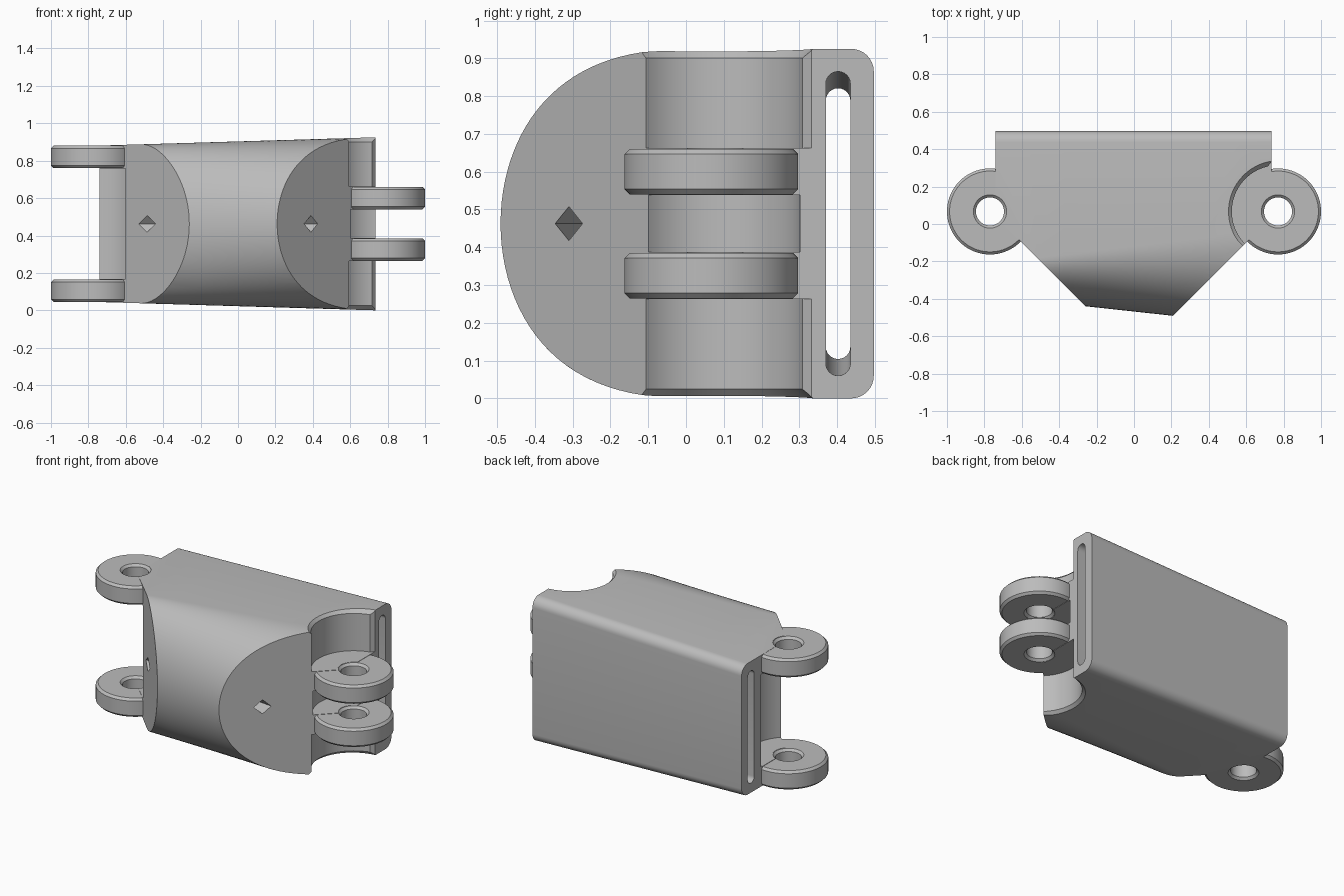
import bpy, bmesh
from math import sin, cos, pi, radians

if "Cube" in bpy.data.objects:
    bpy.data.objects.remove(bpy.data.objects["Cube"])

MID = 0.4625                    # height of the horizontal symmetry plane
PIN_X, PIN_Y = 0.77, 0.067      # hinge axis, mirrored for the other end

grey = bpy.data.materials.new("plain_grey")
grey.use_nodes = True
grey.diffuse_color = (0.5, 0.5, 0.5, 1)
grey.node_tree.nodes["Principled BSDF"].inputs["Base Color"].default_value = (0.5, 0.5, 0.5, 1)


def loft(name, rings, closed=False):
    """Skin a list of point rings; cap the ends unless the loop is closed."""
    bm = bmesh.new()
    loops = [[bm.verts.new(p) for p in ring] for ring in rings]
    pairs = list(zip(loops, loops[1:]))
    if closed:
        pairs.append((loops[-1], loops[0]))
    else:
        bm.faces.new(loops[0])
        bm.faces.new(loops[-1])
    for a, b in pairs:
        n = len(a)
        for i in range(n):
            j = (i + 1) % n
            bm.faces.new((a[i], a[j], b[j], b[i]))
    bmesh.ops.recalc_face_normals(bm, faces=bm.faces)
    mesh = bpy.data.meshes.new(name)
    bm.to_mesh(mesh)
    bm.free()
    mesh.materials.append(grey)
    obj = bpy.data.objects.new(name, mesh)
    bpy.context.collection.objects.link(obj)
    return obj


def activate(obj):
    bpy.ops.object.select_all(action='DESELECT')
    obj.select_set(True)
    bpy.context.view_layer.objects.active = obj


def cut(target, cutter):
    cutter.hide_render = True
    mod = target.modifiers.new("cut", 'BOOLEAN')
    mod.operation = 'DIFFERENCE'
    mod.solver = 'EXACT'
    mod.object = cutter
    activate(target)
    bpy.ops.object.modifier_apply(modifier=mod.name)
    bpy.data.objects.remove(cutter)


def circle(x, y, z, r, n=72):
    return [(x + r * cos(2 * pi * i / n), y + r * sin(2 * pi * i / n), z) for i in range(n)]


def column(x, r_z):
    """Solid of revolution about the hinge axis, from (radius, z offset) pairs."""
    return loft("cutter", [circle(x, PIN_Y, MID + z, r) for r, z in r_z])


def prism(points, z0, z1):
    return loft("cutter", [[(x, y, z) for x, y in points] for z in (z0, z1)])


def arc(cy, cz, ry, rz, start, end, steps):
    angles = [radians(start + (end - start) * i / steps) for i in range(steps + 1)]
    return [(cy + ry * cos(t), cz + rz * sin(t)) for t in angles]


def half_height(x):
    return 0.4405 + 0.03 * x


def body_section(x):
    # Elliptic nose, flat top and bottom, small rounded back corners
    h, c, r = half_height(x), -0.12 + 0.12 * x, 0.06
    nose = c + 0.468 + 0.109 * x
    pts = (arc(c, 0, nose, h, 90, 270, 48)
           + arc(0.497 - r, r - h, r, r, 270, 360, 8)
           + arc(0.497 - r, h - r, r, r, 0, 90, 8))
    return [(x, y, MID + z) for y, z in pts]


def slot_section(x):
    r, h = 0.0325, half_height(x) - 0.06
    pts = (arc(0.4025, h - r, r, r, 0, 180, 12)
           + arc(0.4025, r - h, r, r, 180, 360, 12))
    return [(x, y, MID + z) for y, z in pts]


def diamond_section(x):
    y = -0.31 - 0.109 * (x - 0.39)
    return [(x, y + 0.04, MID), (x, y, MID + 0.045), (x, y - 0.04, MID), (x, y, MID - 0.045)]


# Tapered body
X0, X1, SPANS = -0.74, 0.735, 8
body = loft("body", [body_section(X0 + (X1 - X0) * i / SPANS) for i in range(SPANS + 1)])

# Slanted front corners
for side in (-1, 1):
    cut(body, prism([(0, -0.7), (side, 0.3), (side, -0.7)], -0.2, 1.2))

# Strap slot and slanted diamond hole, both running end to end
cut(body, loft("cutter", [slot_section(x) for x in (-0.8, 0.8)]))
cut(body, loft("cutter", [diamond_section(x) for x in (-0.7, 0.7)]))

# Hinge recesses with flared rims above and below the paired lugs
for s in (-1, 1):
    cut(body, column(PIN_X, [(0.247, s * 0.2), (0.247, s * 0.438), (0.307, s * 0.498)]))
    cut(body, prism([(0.735, 0.332), (0.71, 0.3), (0.78, 0.28), (0.78, 0.36)],
                    MID + s * 0.2, MID + s * 0.6))

# Gap between the paired lugs, and the wide pocket at the other end
cut(body, column(PIN_X, [(0.238, -0.0755), (0.238, 0.0755)]))
cut(body, column(-PIN_X, [(0.238, -0.295), (0.238, 0.295)]))

# Clearance for the pin holes
for side in (-1, 1):
    cut(body, column(side * PIN_X, [(0.091, -0.6), (0.091, 0.6)]))


def lug(name, x, z0, z1):
    # Chamfered ring with a chamfered pin hole
    b, hole, rim = 0.014, 0.075, 0.23
    profile = [(hole, z0 + b), (hole + b, z0), (rim - b, z0), (rim, z0 + b),
               (rim, z1 - b), (rim - b, z1), (hole + b, z1), (hole, z1 - b)]
    return loft(name, [circle(x, PIN_Y, MID + z, r) for r, z in profile], closed=True)


parts = [body]
for label, s in (("upper", 1), ("lower", -1)):
    inner = sorted((s * 0.0775, s * 0.198))
    outer = sorted((s * 0.2975, s * 0.4175))
    parts.append(lug(label + "_inner_lug", PIN_X, *inner))
    parts.append(lug(label + "_outer_lug", -PIN_X, *outer))

for part in parts:
    activate(part)
    bpy.ops.object.shade_smooth_by_angle(angle=radians(25))
